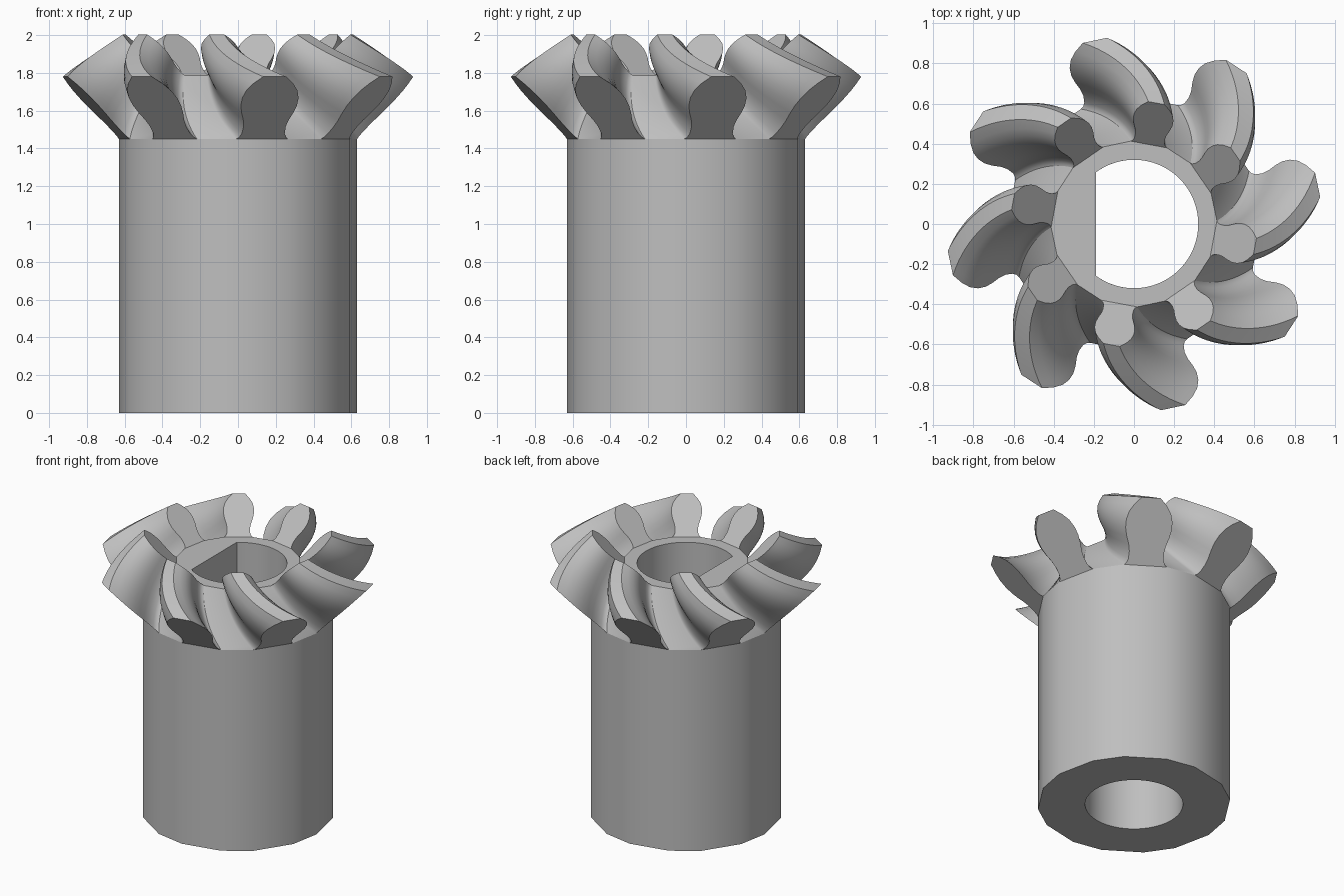
import bpy, bmesh, math

if "Cube" in bpy.data.objects:
    bpy.data.objects.remove(bpy.data.objects["Cube"])

TEETH = 8
APEX_Z = 2.426                        # pitch cone apex
ROOT_R, ROOT_Z = 0.615, 1.45          # tooth foot at the large end
TIP_R, TIP_Z = 0.935, 1.78            # tooth tip at the large end
INNER = 0.655                         # small end scale toward the apex
STEPS = 14
TWIST = math.radians(22.5)
START = math.radians(12)

# half tooth outline: (height fraction, half width)
HALF = [(0, .14), (.03, .126), (.09, .116), (.2, .114), (.3, .122), (.42, .14),
        (.54, .152), (.66, .152), (.78, .138), (.89, .108), (1, .062)]
OUTLINE = [(h, -w) for h, w in HALF] + [(h, w) for h, w in reversed(HALF)]
N = len(OUTLINE)

metal = bpy.data.materials.new("grey metal")
metal.diffuse_color = (0.52, 0.52, 0.52, 1)
metal.use_nodes = True
metal.node_tree.nodes["Principled BSDF"].inputs["Base Color"].default_value = metal.diffuse_color


def finish(name, bm):
    bmesh.ops.recalc_face_normals(bm, faces=bm.faces)
    mesh = bpy.data.meshes.new(name)
    bm.to_mesh(mesh)
    bm.free()
    mesh.materials.append(metal)
    ob = bpy.data.objects.new(name, mesh)
    bpy.context.collection.objects.link(ob)
    return ob


def gear_ring(bm, t):
    """All tooth outlines at step t, 0 = large end, 1 = small end."""
    s = 1 - t * (1 - INNER)
    u = 1 - t
    turn = START - TWIST * (1 - (0.7 * u + 0.3 * u * u))
    ring = []
    for k in range(TEETH):
        a = turn + k * math.tau / TEETH
        c, d = math.cos(a), math.sin(a)
        for h, w in OUTLINE:
            r = s * (ROOT_R + h * (TIP_R - ROOT_R))
            z = APEX_Z - s * (APEX_Z - ROOT_Z - h * (TIP_Z - ROOT_Z))
            ring.append(bm.verts.new((r * c - s * w * d, r * d + s * w * c, z)))
    return ring


def bridge(bm, a, b):
    n = len(a)
    for i in range(n):
        j = (i + 1) % n
        bm.faces.new((a[i], a[j], b[j], b[i]))


def prism(name, points, z0, z1):
    bm = bmesh.new()
    lo = [bm.verts.new((x, y, z0)) for x, y in points]
    hi = [bm.verts.new((x, y, z1)) for x, y in points]
    bridge(bm, lo, hi)
    bm.faces.new(lo)
    bm.faces.new(hi)
    return finish(name, bm)


# spiral teeth lofted from the large end to the small end
bm = bmesh.new()
rings = [gear_ring(bm, i / STEPS) for i in range(STEPS + 1)]
for a, b in zip(rings, rings[1:]):
    bridge(bm, a, b)

# flat tooth ends
for ring in (rings[0], rings[-1]):
    for k in range(TEETH):
        bm.faces.new(ring[k * N:(k + 1) * N])


def feet(ring):
    return [ring[k * N + e] for k in range(TEETH) for e in (0, N - 1)]


# shank and hub top
top = feet(rings[0])
base = [bm.verts.new((v.co.x, v.co.y, 0)) for v in top]
bridge(bm, base, top)
bm.faces.new(base)
bm.faces.new(feet(rings[-1]))
gear = finish("bevel_gear", bm)

# round bore below, bore with a flat side above
R, FLAT = 0.32, -0.19
circle = [(R * math.cos(i * math.tau / 64), R * math.sin(i * math.tau / 64)) for i in range(64)]
corner = math.acos(FLAT / R)
d_shape = [(R * math.cos(a), R * math.sin(a))
           for a in (corner * (i / 24 - 1) for i in range(49))]
cutters = [prism("round_bore_cutter", circle, -0.2, 0.9),
           prism("flat_bore_cutter", d_shape, 0.85, 2.3)]

bpy.context.view_layer.objects.active = gear
gear.select_set(True)
for cutter in cutters:
    cutter.hide_render = True
    cutter.select_set(False)
    mod = gear.modifiers.new("bore", 'BOOLEAN')
    mod.operation = 'DIFFERENCE'
    mod.solver = 'EXACT'
    mod.object = cutter
    bpy.ops.object.modifier_apply(modifier=mod.name)
for cutter in cutters:
    bpy.data.objects.remove(cutter)

bpy.ops.object.shade_smooth_by_angle(angle=math.radians(30))
